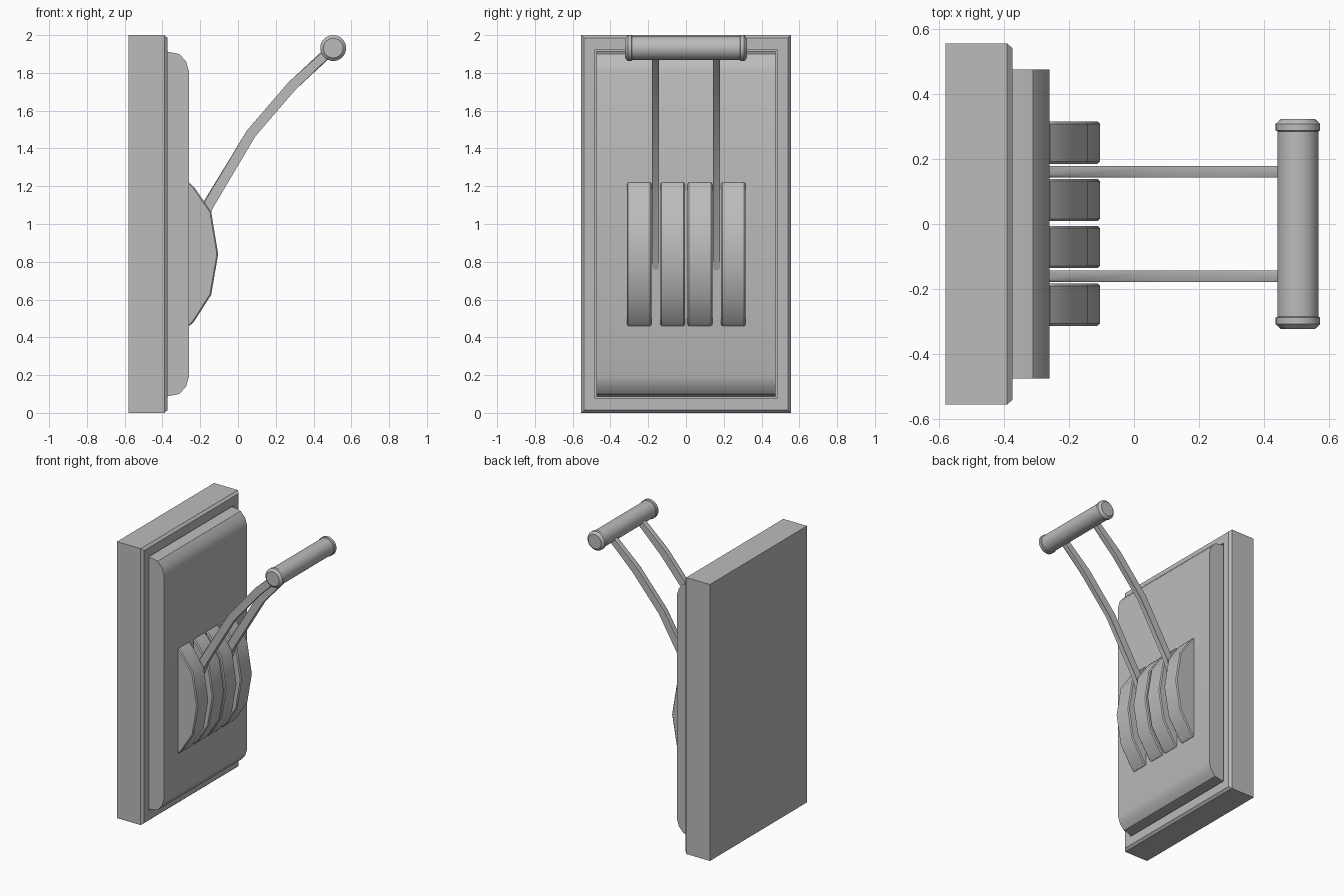
import bpy, bmesh, math
from mathutils import Vector

if "Cube" in bpy.data.objects:
    bpy.data.objects.remove(bpy.data.objects["Cube"])

grey = bpy.data.materials.new("plain_grey")
grey.diffuse_color = (0.5, 0.5, 0.5, 1)
grey.use_nodes = True
grey.node_tree.nodes["Principled BSDF"].inputs["Base Color"].default_value = grey.diffuse_color


def finish(name, bm, smooth=None):
    bmesh.ops.recalc_face_normals(bm, faces=bm.faces)
    me = bpy.data.meshes.new(name)
    bm.to_mesh(me)
    bm.free()
    ob = bpy.data.objects.new(name, me)
    bpy.context.collection.objects.link(ob)
    me.materials.append(grey)
    if smooth:
        bpy.ops.object.select_all(action='DESELECT')
        ob.select_set(True)
        bpy.context.view_layer.objects.active = ob
        bpy.ops.object.shade_smooth_by_angle(angle=math.radians(smooth))
    return ob


def extrude_profile(name, pts, y0, y1, bevel=0, smooth=None):
    """Extrude an (x, z) outline along y, optionally chamfering both rims."""
    bm = bmesh.new()
    a = [bm.verts.new((x, y0, z)) for x, z in pts]
    b = [bm.verts.new((x, y1, z)) for x, z in pts]
    caps = [bm.faces.new(a), bm.faces.new(b)]
    n = len(pts)
    for i in range(n):
        bm.faces.new((a[i], a[(i + 1) % n], b[(i + 1) % n], b[i]))
    if bevel:
        rims = [e for f in caps for e in f.edges]
        bmesh.ops.bevel(bm, geom=rims, offset=bevel, segments=1, affect='EDGES')
    return finish(name, bm, smooth)


# Back plate: stacked rectangles give the chamfered front rim and thin groove
bm = bmesh.new()
rings = []
for x, hy, hz in [(-0.58, 0.555, 1.0), (-0.39, 0.555, 1.0), (-0.373, 0.54, 0.985),
                  (-0.373, 0.485, 0.92), (-0.385, 0.485, 0.92)]:
    rings.append([bm.verts.new((x, sy * hy, 1 + sz * hz))
                  for sy, sz in [(-1, -1), (1, -1), (1, 1), (-1, 1)]])
bm.faces.new(rings[0])
bm.faces.new(rings[-1])
for r, s in zip(rings, rings[1:]):
    for i in range(4):
        bm.faces.new((r[i], r[(i + 1) % 4], s[(i + 1) % 4], s[i]))
finish("back_plate", bm)

# Raised panel with rounded top and bottom
half = [(-0.39, 1.912), (-0.37, 1.912), (-0.311, 1.9), (-0.275, 1.86), (-0.26, 1.81)]
panel = half + [(x, 2 - z) for x, z in reversed(half)]
extrude_profile("front_panel", panel, -0.475, 0.475, smooth=35)

# Four faceted hub discs
hub = [(-0.28, 1.222), (-0.258, 1.22), (-0.232, 1.195), (-0.142, 1.065), (-0.105, 0.84),
       (-0.142, 0.625), (-0.235, 0.48), (-0.258, 0.46), (-0.28, 0.458)]
for i, y in enumerate([-0.248, -0.071, 0.074, 0.25]):
    extrude_profile(f"hub_disc_{i + 1}", hub, y - 0.065, y + 0.065, bevel=0.007, smooth=35)

# Two bent lever arms: thickened centre line
path = [Vector(p) for p in [(-0.295, 0.74), (-0.165, 1.095), (0.07, 1.48),
                            (0.285, 1.73), (0.49, 1.92)]]
left, right = [], []
for i, p in enumerate(path):
    d = (path[min(i + 1, len(path) - 1)] - path[max(i - 1, 0)]).normalized()
    n = Vector((-d.y, d.x)) * 0.027
    left.append(tuple(p + n))
    right.append(tuple(p - n))
for label, y in [("front", -0.161), ("back", 0.161)]:
    extrude_profile(f"{label}_lever_arm", left + right[::-1],
                    y - 0.018, y + 0.018, bevel=0.006, smooth=35)

# Handle bar with collared ends, revolved about y
bm = bmesh.new()
side = [(0.323, 0.052), (0.308, 0.0685), (0.288, 0.0685), (0.285, 0.063)]
prof = side + [(-y, r) for y, r in reversed(side)]
N = 32
rings = [[bm.verts.new((0.504 + r * math.cos(2 * math.pi * k / N), y,
                        1.9315 + r * math.sin(2 * math.pi * k / N)))
          for k in range(N)] for y, r in prof]
bm.faces.new(rings[0])
bm.faces.new(rings[-1])
for r, s in zip(rings, rings[1:]):
    for k in range(N):
        bm.faces.new((r[k], r[(k + 1) % N], s[(k + 1) % N], s[k]))
finish("handle_bar", bm, 30)
